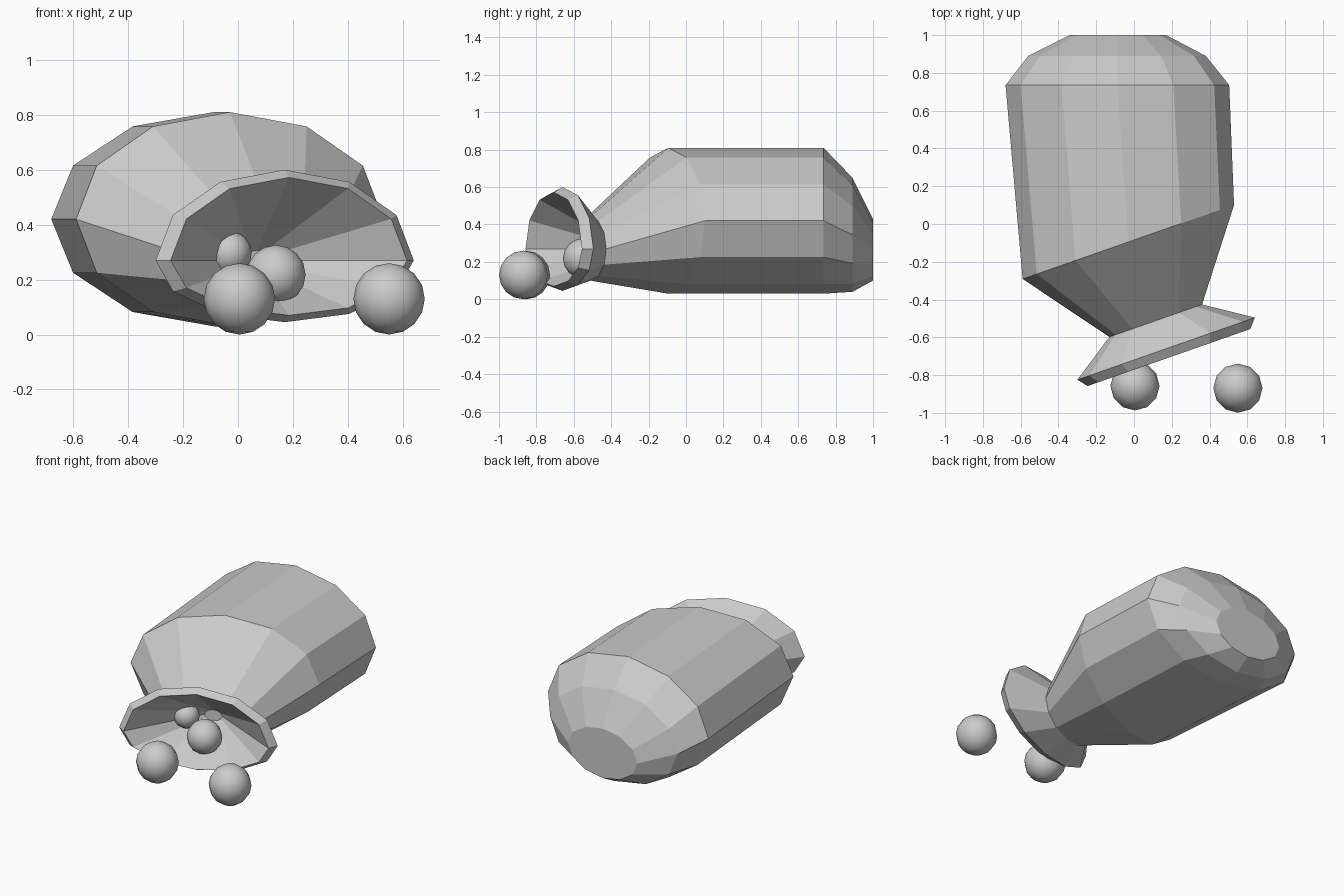
import bpy, bmesh
from math import sin, cos, pi, radians

if "Cube" in bpy.data.objects:
    bpy.data.objects.remove(bpy.data.objects["Cube"])

SIDES = 12

# Rings of the sack, closed back end -> neck -> flared lip -> inside of mouth:
# centre x, y, z, half width, half height up, half height down, turn about z
TURN = 19.3
RINGS = [
    (-0.085, 1.00, 0.265, 0.255, 0.165, 0.165, 0),
    (-0.09, 0.89, 0.345, 0.47, 0.305, 0.305, 0),
    (-0.088, 0.735, 0.42, 0.592, 0.39, 0.39, 0),
    (-0.03, -0.095, 0.42, 0.593, 0.39, 0.39, TURN),
    (0.115, -0.512, 0.27, 0.26, 0.17, 0.17, TURN),
    (0.17, -0.66, 0.27, 0.498, 0.33, 0.225, TURN),
    (0.185, -0.707, 0.27, 0.456, 0.302, 0.20, TURN),
    (0.07, -0.36, 0.27, 0.055, 0.037, 0.037, TURN),
]


def make_sack():
    bm = bmesh.new()
    loops = []
    for cx, cy, cz, w, up, down, turn in RINGS:
        t = radians(turn)
        loop = []
        for i in range(SIDES):
            a = 2 * pi * i / SIDES
            u, v = w * cos(a), sin(a)
            v *= up if v > 0 else down
            loop.append(bm.verts.new((cx + u * cos(t), cy + u * sin(t), cz + v)))
        loops.append(loop)
    # Walls between neighbouring rings
    for a, b in zip(loops, loops[1:]):
        for i in range(SIDES):
            j = (i + 1) % SIDES
            bm.faces.new((a[i], a[j], b[j], b[i]))
    # Closed back and end of the mouth hollow
    bm.faces.new(loops[0])
    bm.faces.new(loops[-1])
    bmesh.ops.recalc_face_normals(bm, faces=bm.faces)
    mesh = bpy.data.meshes.new("sack")
    bm.to_mesh(mesh)
    bm.free()
    obj = bpy.data.objects.new("sack", mesh)
    bpy.context.collection.objects.link(obj)


make_sack()

# Round contents: two spilled on the ground, two still in the mouth
BALLS = [
    ("spilled_ball_left", (0.005, -0.857, 0.13), 0.13),
    ("spilled_ball_right", (0.55, -0.869, 0.13), 0.13),
    ("mouth_ball_front", (0.138, -0.55, 0.218), 0.108),
    ("mouth_ball_back", (-0.03, -0.50, 0.297), 0.08),
]
for name, pos, r in BALLS:
    bpy.ops.mesh.primitive_uv_sphere_add(segments=12, ring_count=8, radius=r, location=pos)
    ball = bpy.context.object
    ball.name = name
    bpy.ops.object.shade_smooth()
